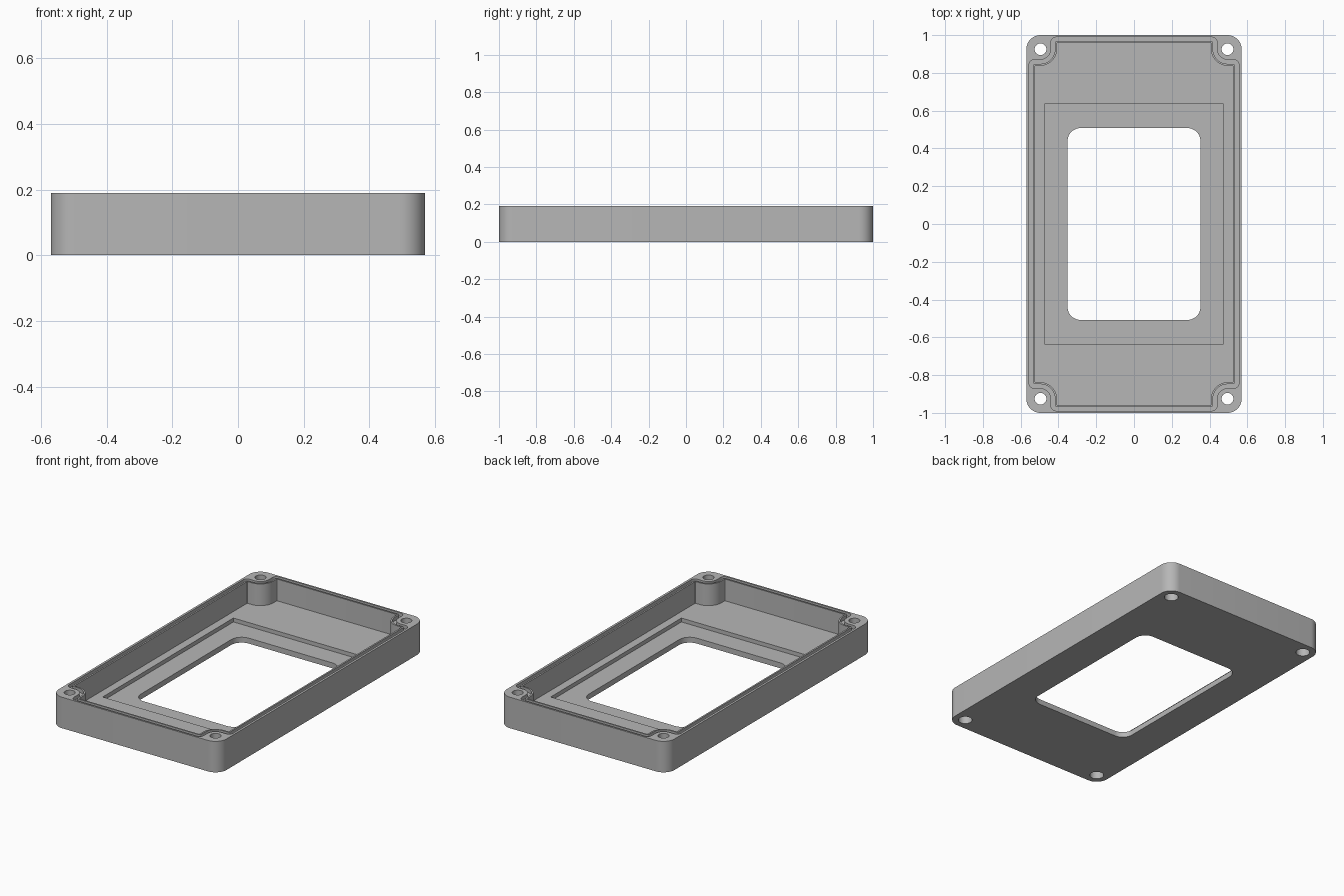
import bpy
import bmesh
from math import cos, sin, pi, radians

default = bpy.data.objects.get("Cube")
if default:
    bpy.data.objects.remove(default, do_unlink=True)

HEIGHT = 0.19
FLOOR = 0.057
RECESS = 0.033
GROOVE = 0.168
SCREW_X, SCREW_Y = 0.495, 0.925

grey = bpy.data.materials.new("plain grey")
grey.use_nodes = True
grey.diffuse_color = (0.47, 0.47, 0.47, 1)
grey.node_tree.nodes["Principled BSDF"].inputs["Base Color"].default_value = (0.47, 0.47, 0.47, 1)


def arc(cx, cy, r, start, end, steps=12):
    """Points on an arc, angles in degrees."""
    angles = [radians(start + (end - start) * i / steps) for i in range(steps + 1)]
    return [(cx + r * cos(a), cy + r * sin(a)) for a in angles]


def mirror_quarter(quarter):
    """Complete a first-quadrant outline into a closed loop."""
    half = quarter + [(-x, y) for x, y in reversed(quarter)]
    return half + [(x, -y) for x, y in reversed(half)]


def rounded_rect(a, b, r):
    return mirror_quarter(arc(a - r, b - r, r, 0, 90) if r else [(a, b)])


def notched_rect(a, b, boss, fillet):
    """Rectangle whose corners step inward around the screw bosses."""
    quarter = arc(a - fillet, SCREW_Y - boss - fillet, fillet, 0, 90, 6)
    quarter += arc(SCREW_X, SCREW_Y, boss, 270, 180)
    quarter += arc(SCREW_X - boss - fillet, b - fillet, fillet, 0, 90, 6)
    return mirror_quarter(quarter)


def prism(name, outline, z0, z1):
    bm = bmesh.new()
    face = bm.faces.new([bm.verts.new((x, y, z0)) for x, y in outline])
    top = bmesh.ops.extrude_face_region(bm, geom=[face])["geom"]
    verts = [g for g in top if isinstance(g, bmesh.types.BMVert)]
    bmesh.ops.translate(bm, verts=verts, vec=(0, 0, z1 - z0))
    bmesh.ops.recalc_face_normals(bm, faces=bm.faces[:])
    mesh = bpy.data.meshes.new(name)
    bm.to_mesh(mesh)
    bm.free()
    mesh.materials.append(grey)
    obj = bpy.data.objects.new(name, mesh)
    bpy.context.collection.objects.link(obj)
    return obj


def cut(target, cutter):
    """Subtract the cutter for good, then discard it."""
    mod = target.modifiers.new("cut", 'BOOLEAN')
    mod.operation = 'DIFFERENCE'
    mod.solver = 'EXACT'
    mod.object = cutter
    bpy.context.view_layer.objects.active = target
    bpy.ops.object.modifier_apply(modifier=mod.name)
    bpy.data.objects.remove(cutter, do_unlink=True)


# Outer shell
case = prism("case_cover", rounded_rect(0.57, 1.0, 0.075), 0, HEIGHT)

# Main cavity, leaving four corner bosses
cut(case, prism("cavity", notched_rect(0.524, 0.959, 0.087, 0.003), FLOOR, 0.3))

# Seal groove running round the rim and inside the bosses
ring = prism("seal_groove", notched_rect(0.556, 0.989, 0.055, 0.028), GROOVE, 0.3)
cut(ring, prism("groove_core", notched_rect(0.534, 0.968, 0.077, 0.01), 0.1, 0.4))
cut(case, ring)

# Shallow display recess and rounded window through the floor
cut(case, prism("display_recess", rounded_rect(0.475, 0.634, 0), RECESS, 0.1))
cut(case, prism("window", rounded_rect(0.352, 0.508, 0.07), -0.1, 0.1))

# Screw holes with wider head pockets underneath
for sx in (-1, 1):
    for sy in (-1, 1):
        x, y = sx * SCREW_X, sy * SCREW_Y
        for r, top in ((0.031, 0.3), (0.04, 0.1)):
            cut(case, prism("screw_hole", arc(x, y, r, 0, 360, 32)[:-1], -0.1, top))

# Smooth the rounded walls, keep the edges crisp
bpy.ops.object.select_all(action='DESELECT')
case.select_set(True)
bpy.context.view_layer.objects.active = case
bpy.ops.object.shade_smooth_by_angle(angle=radians(30))
